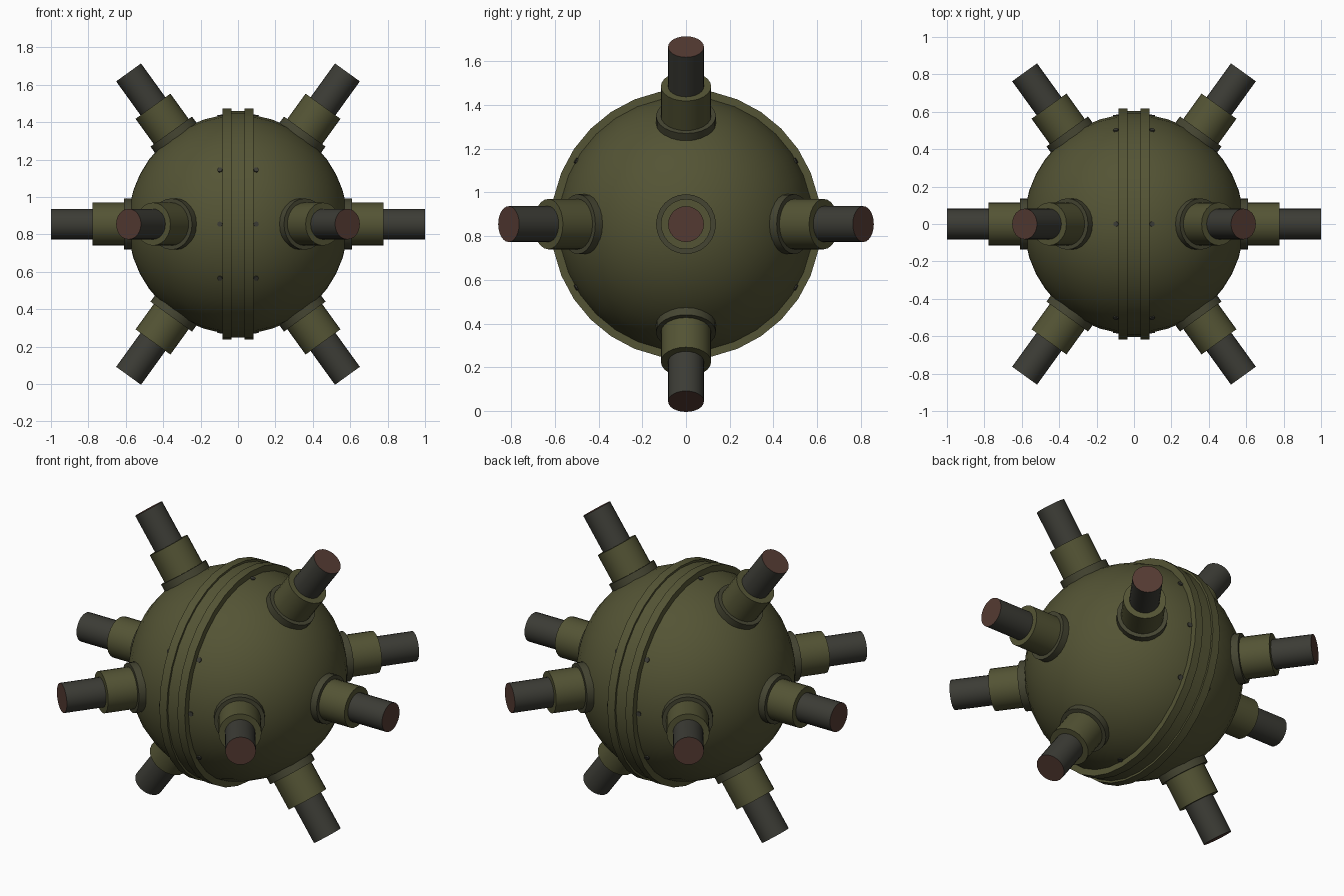
import bpy, bmesh, math
from mathutils import Vector, Matrix

if "Cube" in bpy.data.objects:
    bpy.data.objects.remove(bpy.data.objects["Cube"])

CENTRE = Vector((0, 0, 0.855))


def material(name, rgb):
    m = bpy.data.materials.new(name)
    m.diffuse_color = (*rgb, 1)
    m.use_nodes = True
    m.node_tree.nodes["Principled BSDF"].inputs["Base Color"].default_value = m.diffuse_color
    return m


OLIVE = material("olive paint", (0.088, 0.088, 0.035))
DARK_OLIVE = material("dark olive paint", (0.06, 0.06, 0.032))
DARK = material("dark metal", (0.045, 0.045, 0.036))
RED = material("dull red", (0.088, 0.042, 0.032))


def lathe(name, profile, direction, mats, sides, angle=35):
    """Revolve (distance along axis, radius) points round a direction from the centre."""
    bm = bmesh.new()
    rings = []
    for d, r in profile:
        if r == 0:
            rings.append([bm.verts.new((0, 0, d))])
        else:
            rings.append([bm.verts.new((r * math.cos(2 * math.pi * i / sides),
                                        r * math.sin(2 * math.pi * i / sides), d))
                          for i in range(sides)])
    for a, b in zip(rings, rings[1:]):
        for i in range(sides):
            j = (i + 1) % sides
            if len(a) == 1:
                bm.faces.new((a[0], b[j], b[i]))
            elif len(b) == 1:
                bm.faces.new((a[i], a[j], b[0]))
            else:
                bm.faces.new((a[i], a[j], b[j], b[i]))
    # the flat outer end takes the last material
    end = max(d for d, r in profile)
    for f in bm.faces:
        if len(mats) > 1 and all(abs(v.co.z - end) < 1e-5 for v in f.verts):
            f.material_index = 1
    bmesh.ops.recalc_face_normals(bm, faces=bm.faces)
    rot = Vector(direction).to_track_quat('Z', 'Y').to_matrix().to_4x4()
    bm.transform(Matrix.Translation(CENTRE) @ rot)
    me = bpy.data.meshes.new(name)
    bm.to_mesh(me)
    bm.free()
    for m in mats:
        me.materials.append(m)
    ob = bpy.data.objects.new(name, me)
    bpy.context.collection.objects.link(ob)
    bpy.ops.object.select_all(action='DESELECT')
    ob.select_set(True)
    bpy.context.view_layer.objects.active = ob
    bpy.ops.object.shade_smooth_by_angle(angle=math.radians(angle))
    return ob


def drum(name, d0, d1, r, direction, mats, sides=32):
    return lathe(name, [(d0, 0), (d0, r), (d1, r), (d1, 0)], direction, mats, sides)


# Spherical body
R = 0.588
arc = [(-R * math.cos(math.pi * k / 20), R * math.sin(math.pi * k / 20)) for k in range(1, 20)]
lathe("body_sphere", [(-R, 0)] + arc + [(R, 0)], (1, 0, 0), [OLIVE], 32)

# Seam band with a raised rim on each side
drum("seam_band", -0.04, 0.04, 0.605, (1, 0, 0), [OLIVE])
for side in (-1, 1):
    drum("seam_rim", 0.035, 0.083, 0.617, (side, 0, 0), [OLIVE])

# Ten horns: one on each pole, four tilted ones on each half
directions = []
for s in (-1, 1):
    directions.append((s, 0, 0))
    for y, z in ((1, 0), (-1, 0), (0, 1), (0, -1)):
        directions.append((s * 0.585, y * 0.811, z * 0.811))
for d in directions:
    drum("horn_flange", 0.50, 0.61, 0.137, d, [DARK_OLIVE], 24)
    drum("horn_sleeve", 0.50, 0.777, 0.115, d, [OLIVE], 24)
    drum("horn_rod", 0.70, 1.0, 0.082, d, [DARK, RED], 24)

# Small bolts just beside the seam rims
for s in (-1, 1):
    for deg in (0, 30, 90, 150, 180, 210, 270, 330):
        a = math.radians(deg)
        d = Vector((s * 0.097 / 0.58, math.cos(a), math.sin(a)))
        drum("seam_bolt", 0.57, 0.592, 0.014, d, [DARK], 8)
